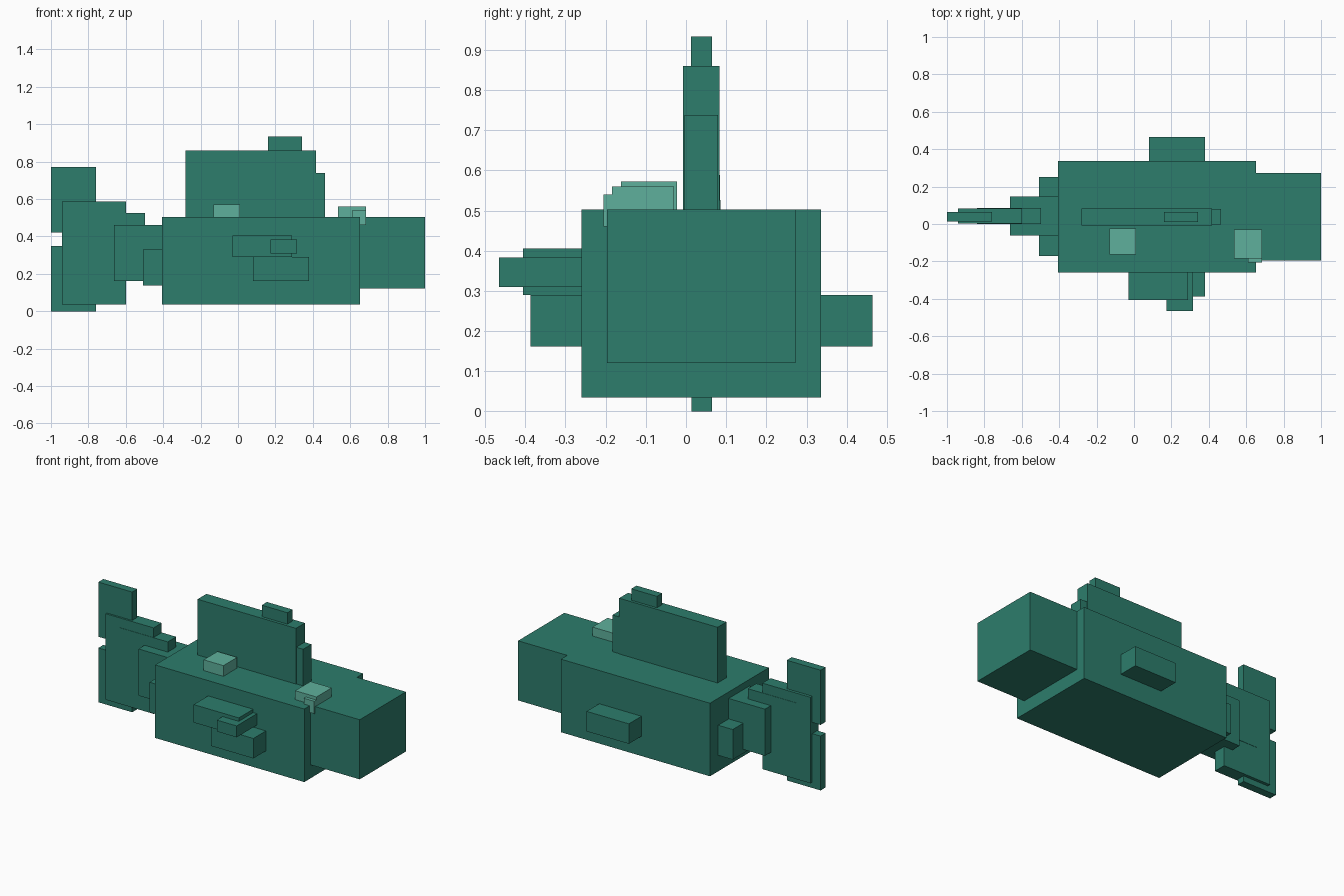
import bpy


def make_material(name, color):
    mat = bpy.data.materials.new(name)
    mat.diffuse_color = (*color, 1.0)
    return mat


GREEN = make_material("deep teal green", (0.026, 0.205, 0.150))
LIGHT = make_material("pale teal", (0.114, 0.434, 0.332))


def box(name, x, y, z, mat=GREEN):
    """Add a box spanning the given (low, high) ranges."""
    spans = (x, y, z)
    bpy.ops.mesh.primitive_cube_add(size=1)
    ob = bpy.context.object
    ob.name = name
    ob.location = [(a + b) / 2 for a, b in spans]
    ob.scale = [b - a for a, b in spans]
    bpy.ops.object.transform_apply(location=True, rotation=False, scale=True)
    ob.data.materials.append(mat)
    return ob


# Body and head
box("body", (-0.405, 0.652), (-0.26, 0.336), (0.035, 0.503))
box("head", (0.652, 1.0), (-0.196, 0.272), (0.121, 0.503))

# Fin along the back, in three steps
box("back_fin", (-0.282, 0.416), (-0.007, 0.083), (0.503, 0.86))
box("back_fin_front_step", (0.30, 0.465), (-0.004, 0.080), (0.503, 0.738))
box("back_fin_tip", (0.16, 0.342), (0.012, 0.065), (0.86, 0.933))

# Tail root
box("tail_root_low", (-0.508, -0.405), (-0.17, 0.252), (0.137, 0.33))
box("tail_root", (-0.662, -0.405), (-0.062, 0.146), (0.162, 0.461))

# Tail fin
box("tail_fin", (-0.94, -0.60), (0.002, 0.084), (0.037, 0.588))
box("tail_fin_step", (-0.84, -0.498), (0.0, 0.086), (0.245, 0.526))
for name, z in (("upper", (0.42, 0.77)), ("lower", (0.0, 0.348))):
    box(f"tail_{name}_lobe", (-1.0, -0.76), (0.014, 0.065), z)

# Side fins
box("near_fin_low", (0.08, 0.38), (-0.387, -0.26), (0.162, 0.29))
box("far_fin", (0.08, 0.38), (0.336, 0.464), (0.162, 0.29))
box("near_fin_high", (-0.03, 0.29), (-0.406, -0.26), (0.29, 0.405))
box("near_fin_tip", (0.175, 0.316), (-0.465, -0.26), (0.31, 0.383))

# Pale plates on the upper side
box("middle_spot", (-0.13, 0.01), (-0.162, -0.023), (0.503, 0.572), LIGHT)
box("front_spot", (0.534, 0.685), (-0.184, -0.03), (0.503, 0.56), LIGHT)
box("front_spot_corner", (0.61, 0.684), (-0.205, -0.13), (0.46, 0.54), LIGHT)
